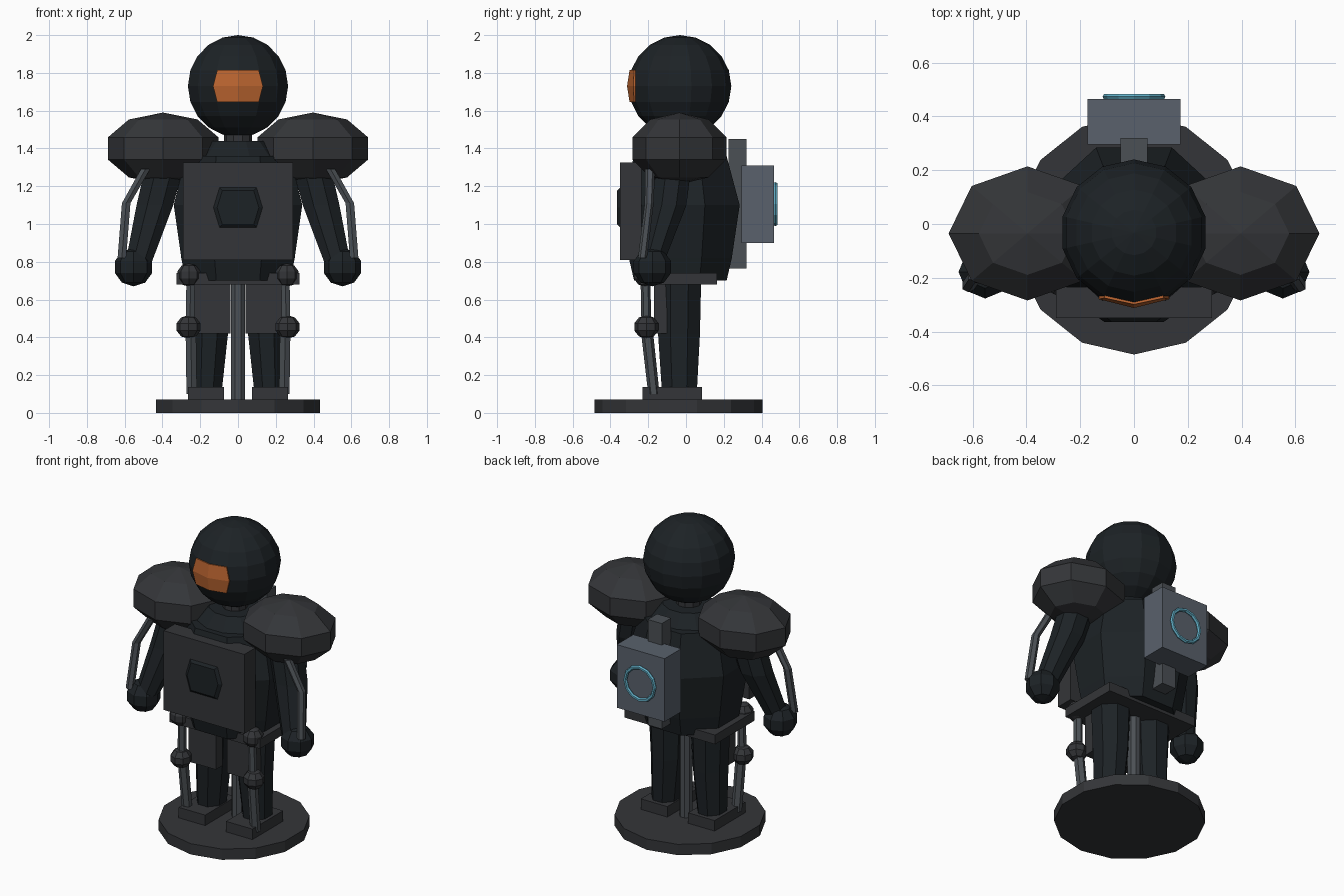
import bpy, bmesh
from math import sin, cos, pi, sqrt
from mathutils import Matrix

if "Cube" in bpy.data.objects:
    bpy.data.objects.remove(bpy.data.objects["Cube"])


def material(name, rgb):
    m = bpy.data.materials.new(name)
    m.diffuse_color = (*rgb, 1)
    m.use_nodes = True
    m.node_tree.nodes["Principled BSDF"].inputs["Base Color"].default_value = m.diffuse_color
    return m


SUIT = material("dark_suit", (0.012, 0.016, 0.019))
ARMOUR = material("charcoal_armour", (0.034, 0.036, 0.04))
STEEL = material("steel", (0.07, 0.08, 0.09))
PACK = material("pack_grey", (0.1, 0.12, 0.15))
ORANGE = material("orange_visor", (0.5, 0.13, 0.03))
CYAN = material("cyan_ring", (0.12, 0.42, 0.56))


def finish(name, bm, mat):
    bmesh.ops.recalc_face_normals(bm, faces=bm.faces)
    me = bpy.data.meshes.new(name)
    bm.to_mesh(me)
    bm.free()
    me.materials.append(mat)
    ob = bpy.data.objects.new(name, me)
    bpy.context.collection.objects.link(ob)
    return ob


def box(name, x, y, z, mat):
    """Box from (min, max) ranges on each axis."""
    bm = bmesh.new()
    bmesh.ops.create_cube(bm, size=1)
    for v in bm.verts:
        v.co = [(a + b) / 2 + c * (b - a) for c, (a, b) in zip(v.co, (x, y, z))]
    return finish(name, bm, mat)


def ball(name, centre, size, segs, rings, mat):
    bm = bmesh.new()
    m = Matrix.Translation(centre) @ Matrix.Diagonal((*size, 1))
    bmesh.ops.create_uvsphere(bm, u_segments=segs, v_segments=rings, radius=1, matrix=m)
    return finish(name, bm, mat)


def loft(name, rings, sides, mat, turn=0.0):
    """Skin level elliptical rings given as (x, y, z, rx, ry)."""
    bm = bmesh.new()
    loops = []
    for x, y, z, rx, ry in rings:
        angles = [2 * pi * (i + turn) / sides - pi / 2 for i in range(sides)]
        loops.append([bm.verts.new((x + rx * cos(a), y + ry * sin(a), z)) for a in angles])
    for lo, hi in zip(loops, loops[1:]):
        for i in range(sides):
            j = (i + 1) % sides
            bm.faces.new((lo[i], lo[j], hi[j], hi[i]))
    bm.faces.new(loops[0][::-1])
    bm.faces.new(loops[-1])
    return finish(name, bm, mat)


# Stand
loft("base_disc", [(0, -0.04, 0, 0.445, 0.445), (0, -0.04, 0.07, 0.445, 0.445)], 14, ARMOUR)
loft("support_column", [(0, 0, 0.07, 0.04, 0.04), (0, 0, 0.72, 0.04, 0.04)], 8, STEEL, 0.5)

# Torso, collar and neck
loft("torso", [(0, -0.03, 0.70, 0.30, 0.265), (0, -0.03, 0.82, 0.325, 0.295),
               (0, -0.03, 1.10, 0.368, 0.34), (0, -0.03, 1.36, 0.30, 0.265)], 8, SUIT, 0.5)
loft("collar", [(0, -0.03, 1.33, 0.26, 0.24), (0, -0.03, 1.44, 0.16, 0.15)], 12, SUIT, 0.5)
loft("neck", [(0, -0.03, 1.42, 0.075, 0.075), (0, -0.03, 1.54, 0.075, 0.075)], 10, ARMOUR, 0.5)
box("hip_plate", (-0.325, 0.325), (-0.24, 0.165), (0.68, 0.74), ARMOUR)

# Helmet and curved visor
ball("helmet", (0, -0.032, 1.73), (0.272, 0.272, 0.27), 14, 10, SUIT)
bm = bmesh.new()
grid = []
for z, w in ((1.645, 0.11), (1.73, 0.132), (1.815, 0.11)):
    grid.append([bm.verts.new((x, -0.032 - sqrt(0.28 ** 2 - x * x - (z - 1.73) ** 2), z))
                 for x in (-w, 0, w)])
for lo, hi in zip(grid, grid[1:]):
    for i in range(2):
        bm.faces.new((lo[i], lo[i + 1], hi[i + 1], hi[i]))
visor = finish("visor", bm, ORANGE)
thick = visor.modifiers.new("thickness", 'SOLIDIFY')
thick.thickness, thick.offset = 0.03, -1

# Chest plate with raised six-sided boss
box("chest_plate", (-0.29, 0.29), (-0.35, -0.235), (0.81, 1.325), ARMOUR)
bm = bmesh.new()
rows = [[bm.verts.new((x * k, y, 1.087 + z * k)) for x, z in
         ((-0.13, 0), (-0.098, -0.105), (0.098, -0.105), (0.13, 0), (0.098, 0.105), (-0.098, 0.105))]
        for y, k in ((-0.34, 1), (-0.35, 1), (-0.364, 0.85))]
for lo, hi in zip(rows, rows[1:]):
    for i in range(6):
        j = (i + 1) % 6
        bm.faces.new((lo[i], lo[j], hi[j], hi[i]))
bm.faces.new(rows[0])
bm.faces.new(rows[-1])
finish("chest_boss", bm, SUIT)

# Backpack with spine bar and glowing ring
box("spine_bar", (-0.05, 0.05), (0.225, 0.32), (0.765, 1.45), STEEL)
box("backpack", (-0.172, 0.172), (0.295, 0.465), (0.90, 1.31), PACK)
bpy.ops.mesh.primitive_torus_add(location=(0, 0.473, 1.105), rotation=(pi / 2, 0, 0), major_segments=12,
                                 minor_segments=6, major_radius=0.105, minor_radius=0.012)
ring = bpy.context.object
ring.name = "pack_ring"
ring.data.materials.append(CYAN)

for side, s in (("right", -1), ("left", 1)):
    # Shoulder, arm, outer arm strut and fist
    ball(side + "_shoulder", (s * 0.396, -0.035, 1.40), (0.308, 0.262, 0.19), 8, 5, ARMOUR)
    loft(side + "_arm", [(s * 0.38, -0.06, 1.34, 0.11, 0.10), (s * 0.44, -0.09, 1.10, 0.105, 0.10),
                         (s * 0.525, -0.18, 0.80, 0.075, 0.07)], 8, SUIT, 0.5)
    loft(side + "_arm_strut", [(s * 0.49, -0.19, 1.29, 0.028, 0.026), (s * 0.592, -0.195, 1.11, 0.026, 0.024),
                               (s * 0.615, -0.23, 0.82, 0.026, 0.024)], 6, STEEL)
    ball(side + "_fist", (s * 0.553, -0.178, 0.772), (0.104, 0.104, 0.102), 8, 5, SUIT)

    # Leg, thigh plate and boot
    loft(side + "_leg", [(s * 0.15, -0.035, 0.72, 0.12, 0.125), (s * 0.15, -0.037, 0.42, 0.105, 0.12),
                         (s * 0.165, -0.035, 0.11, 0.085, 0.10)], 8, SUIT, 0.5)
    x = sorted((s * 0.04, s * 0.235))
    box(side + "_thigh_plate", x, (-0.17, -0.10), (0.42, 0.69), ARMOUR)
    x = sorted((s * 0.075, s * 0.265))
    box(side + "_boot", x, (-0.23, 0.085), (0.065, 0.138), ARMOUR)

    # Leg pistons with ball joints
    ball(side + "_hip_joint", (s * 0.26, -0.215, 0.73), (0.064, 0.064, 0.062), 8, 5, ARMOUR)
    ball(side + "_knee_joint", (s * 0.262, -0.21, 0.455), (0.067, 0.067, 0.062), 8, 5, ARMOUR)
    loft(side + "_upper_piston", [(s * 0.25, -0.215, 0.73, 0.026, 0.026),
                                  (s * 0.255, -0.21, 0.46, 0.026, 0.026)], 6, STEEL)
    loft(side + "_lower_piston", [(s * 0.25, -0.21, 0.46, 0.032, 0.032),
                                  (s * 0.245, -0.17, 0.10, 0.032, 0.03)], 6, STEEL)
